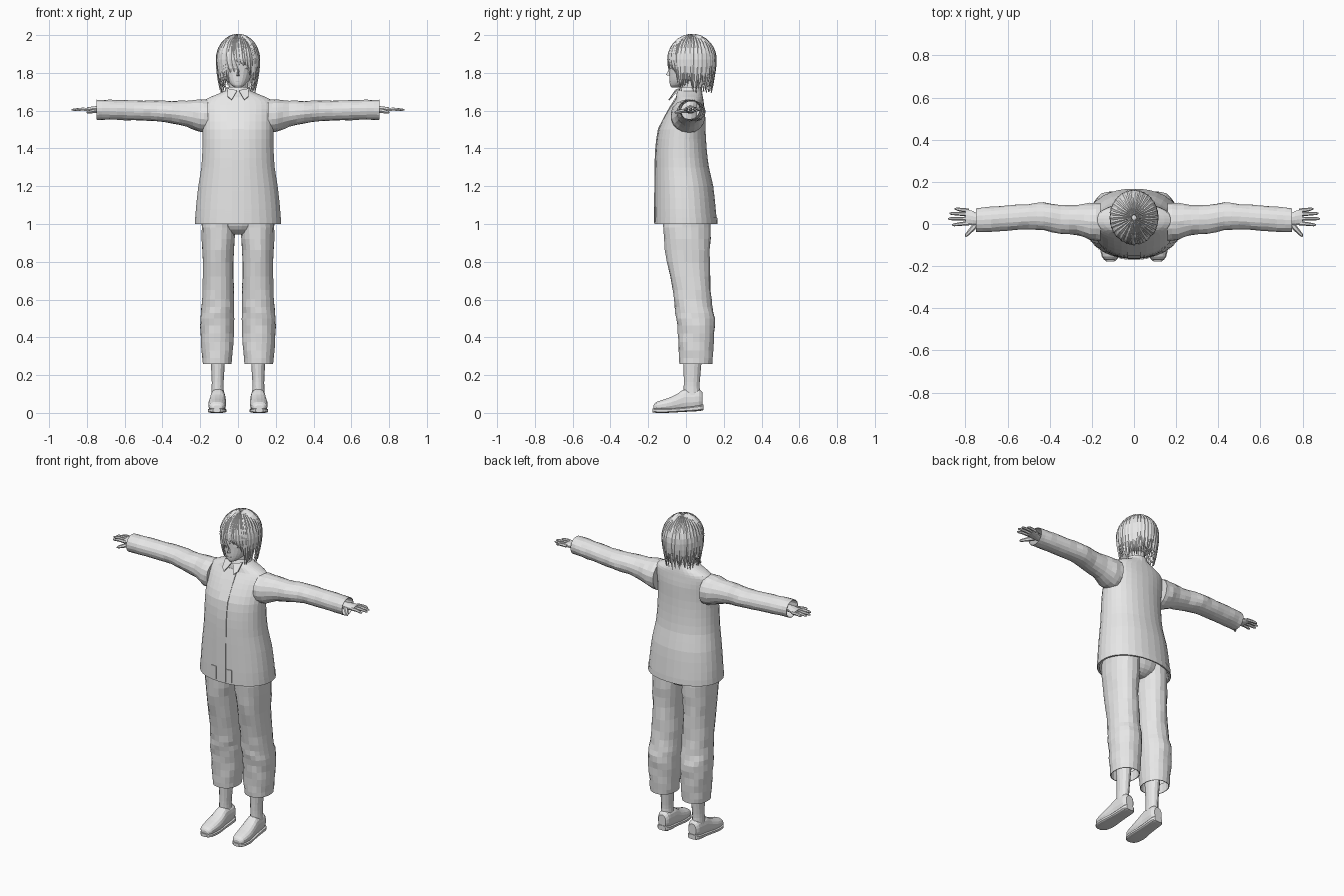
import bpy, bmesh, math, random
from mathutils import Vector

if "Cube" in bpy.data.objects:
    bpy.data.objects.remove(bpy.data.objects["Cube"])

random.seed(4)


def material(name, rgb):
    m = bpy.data.materials.new(name)
    m.diffuse_color = (*rgb, 1)
    m.use_nodes = True
    m.node_tree.nodes["Principled BSDF"].inputs["Base Color"].default_value = m.diffuse_color
    return m


GREY = material("plain grey", (0.8, 0.8, 0.8))


def finish(name, bm, mirror=False, mat=GREY):
    bmesh.ops.recalc_face_normals(bm, faces=bm.faces)
    me = bpy.data.meshes.new(name)
    bm.to_mesh(me)
    bm.free()
    me.materials.append(mat)
    ob = bpy.data.objects.new(name, me)
    bpy.context.collection.objects.link(ob)
    if mirror:
        ob.modifiers.new("Mirror", "MIRROR").use_mirror_merge = False
    return ob


def add_loops(bm, loops, cap0=True, cap1=True):
    vs = [[bm.verts.new(p) for p in lp] for lp in loops]
    n = len(vs[0])
    for a, b in zip(vs, vs[1:]):
        for i in range(n):
            j = (i + 1) % n
            bm.faces.new((a[i], a[j], b[j], b[i]))
    if cap0:
        bm.faces.new(vs[0][::-1])
    if cap1:
        bm.faces.new(vs[-1])


def dense(rows, k):
    """Catmull-Rom subdivision of section rows."""
    out = []
    for i in range(len(rows) - 1):
        p = [rows[max(i - 1, 0)], rows[i], rows[i + 1], rows[min(i + 2, len(rows) - 1)]]
        for s in range(k):
            t = s / k
            out.append([b + 0.5 * t * (c - a + t * (2 * a - 5 * b + 4 * c - d + t * (3 * (b - c) + d - a)))
                        for a, b, c, d in zip(*p)])
    return out + [list(rows[-1])]


def loft(name, rows, axis="z", n=20, k=3, power=2.0, folds=0.0, lip=0.0,
         caps=(True, True), mirror=False):
    """Rows are (position, centre1, centre2, radius1, radius2) along an axis."""
    rows = dense(rows, k)
    if lip:
        t, a, b, r, s = rows[0]
        rows = [[t + lip, a, b, r * .93, s * .93], [t, a, b, r * .95, s * .95]] + rows
    loops = []
    for q, (t, a, b, r, s) in enumerate(rows):
        lp = []
        for i in range(n):
            w = 2 * math.pi * (i + .5) / n
            c, d = math.cos(w), math.sin(w)
            f = 1 + (folds * (math.sin(3 * w + q * 2.1) * .6 + random.uniform(-.6, .6)) if q > 2 else 0)
            u = a + f * r * math.copysign(abs(c) ** (2 / power), c)
            v = b + f * s * math.copysign(abs(d) ** (2 / power), d)
            lp.append({"z": (u, v, t), "x": (t, u, v), "y": (u, t, v)}[axis])
        loops.append(lp)
    bm = bmesh.new()
    add_loops(bm, loops, *caps)
    return finish(name, bm, mirror)


def tube(bm, pts, radii, n=6, flat=1.0):
    pts = [Vector(p) for p in pts]
    loops = []
    for i, (p, r) in enumerate(zip(pts, radii)):
        d = (pts[min(i + 1, len(pts) - 1)] - pts[max(i - 1, 0)]).normalized()
        u = d.cross(Vector((0, 0, 1))).normalized()
        v = u.cross(d)
        loops.append([p + u * r * math.cos(2 * math.pi * j / n) + v * r * flat * math.sin(2 * math.pi * j / n)
                      for j in range(n)])
    add_loops(bm, loops)


# Jacket body with an open hem
TORSO = [(1.00, 0, 0, .228, .166), (1.08, 0, -.004, .224, .162), (1.2, 0, -.010, .211, .155),
         (1.3, 0, -.021, .195, .143), (1.4, 0, -.025, .189, .135), (1.5, 0, -.021, .188, .125),
         (1.58, 0, -.003, .189, .105), (1.63, 0, .010, .190, .086), (1.66, 0, .018, .172, .074),
         (1.685, 0, .018, .115, .069), (1.705, 0, .018, .07, .064)]
loft("jacket_body", TORSO, n=32, k=2, power=2.15, lip=.08, caps=(False, False))
loft("jacket_hem_band", [(1.0, 0, 0, .230, .168), (1.035, 0, -.001, .229, .167)],
     n=32, k=1, power=2.15, caps=(False, False))


def front_y(x, z):
    rows = dense(TORSO, 8)
    t, a, b, r, s = min(rows, key=lambda q: abs(q[0] - z))
    return b - s * max(0, 1 - abs(x / r) ** 2.15) ** (1 / 2.15)


def front_panel(name, x0, x1, z0, z1, mirror=False):
    bm = bmesh.new()
    loops = []
    for i in range(13):
        z = z0 + (z1 - z0) * i / 12
        loops.append([(x, front_y(x, z) - o, z) for x, o in ((x0, -.004), (x0, .004), (x1, .004), (x1, -.004))])
    add_loops(bm, loops)
    finish(name, bm, mirror)


# Button strip and stepped lower front panels
front_panel("button_placket", -.032, .032, 1.005, 1.67)
front_panel("lower_front_panel", .034, .07, 1.01, 1.09, True)

# Sleeves, open at the cuffs
loft("sleeve", [(.75, .018, 1.605, .057, .053), (.68, .022, 1.605, .060, .052), (.6, .028, 1.603, .060, .053),
                (.5, .035, 1.600, .061, .053), (.43, .036, 1.598, .066, .055), (.35, .022, 1.592, .069, .059),
                (.27, .020, 1.584, .072, .069), (.21, .012, 1.574, .088, .085), (.16, .010, 1.57, .09, .088)],
     axis="x", n=18, k=2, power=2.1, folds=.035, lip=-.06, caps=(False, True), mirror=True)

# Collar band and pointed flaps
loft("collar_band", [(1.69, 0, .018, .076, .070), (1.725, 0, .022, .062, .058), (1.70, 0, .02, .054, .05)],
     n=20, k=1, caps=(False, False))
bm = bmesh.new()
flap = [(.004, -.052, 1.705), (.058, -.035, 1.715), (.054, -.072, 1.672), (.034, -.086, 1.655)]
add_loops(bm, [flap, [(x, y - .007, z + .003) for x, y, z in flap]])
finish("collar_flap", bm, True)

# Hands: wrist, palm, fingers and thumb
loft("palm", [(.66, .022, 1.605, .026, .022), (.735, .022, 1.606, .026, .020), (.765, .028, 1.606, .035, .017),
              (.80, .034, 1.606, .038, .012)], axis="x", n=12, k=2, mirror=True)
bm = bmesh.new()
for y, tip, dy in ((.004, .865, -.008), (.025, .882, 0), (.046, .876, .004), (.064, .852, .008)):
    tube(bm, [(.785, y, 1.606), (.825, y + dy * .5, 1.608), (tip - .01, y + dy, 1.605), (tip, y + dy, 1.604)],
         [.010, .009, .007, .003])
tube(bm, [(.745, .005, 1.60), (.77, -.025, 1.597), (.795, -.052, 1.592), (.801, -.06, 1.59)],
     [.014, .012, .008, .003])
finish("fingers", bm, True)

# Trousers: open legs joined by a seat
loft("trouser_leg", [(.26, .110, .052, .077, .088), (.33, .110, .053, .083, .092), (.42, .110, .054, .089, .096),
                     (.5, .110, .050, .090, .103), (.56, .107, .040, .086, .100), (.65, .105, .030, .084, .101),
                     (.8, .105, .012, .081, .113), (.92, .104, .006, .088, .124), (1.03, .1, .003, .092, .128)],
     n=20, k=2, power=2.2, folds=.028, lip=.06, caps=(False, True), mirror=True)
loft("trouser_seat", [(.945, 0, .005, .07, .07), (.97, 0, .005, .13, .105), (1.02, 0, .003, .182, .125),
                      (1.12, 0, 0, .18, .125)], n=24, k=2)

# Ankles
loft("ankle", [(.09, .108, .032, .036, .045), (.14, .108, .030, .032, .042), (.2, .107, .032, .034, .044),
               (.36, .107, .036, .044, .054)], n=14, k=2, mirror=True)

# Shoes with soles
loft("shoe_upper", [(-.172, .112, .026, .020, .014), (-.155, .112, .034, .039, .025), (-.10, .111, .042, .047, .035),
                    (-.05, .108, .054, .045, .045), (-.01, .107, .068, .041, .058), (.03, .106, .070, .040, .056),
                    (.07, .105, .073, .038, .052), (.088, .105, .070, .026, .038)],
     axis="y", n=16, k=2, power=2.4, mirror=True)
loft("shoe_sole", [(-.177, .112, .013, .020, .010), (-.155, .112, .012, .042, .012), (-.10, .111, .012, .050, .012),
                   (-.03, .108, .016, .043, .012), (.03, .106, .021, .041, .014), (.075, .105, .026, .039, .016),
                   (.092, .105, .029, .026, .015)],
     axis="y", n=12, k=2, power=4, mirror=True)

# Neck and head
loft("neck", [(1.64, 0, .022, .055, .05), (1.70, 0, .024, .047, .045), (1.78, 0, .024, .047, .048)], n=16, k=2)
loft("head", [(1.722, 0, -.058, .014, .018), (1.735, 0, -.045, .036, .040), (1.765, 0, -.016, .062, .072),
              (1.81, 0, .008, .080, .096), (1.86, 0, .018, .088, .106), (1.92, 0, .024, .088, .104),
              (1.965, 0, .03, .062, .075), (1.98, 0, .03, .03, .035)], n=24, k=3)
bm = bmesh.new()
tip, ring = bm.verts.new((0, -.107, 1.789)), [(-.012, -.078, 1.782), (.012, -.078, 1.782), (0, -.084, 1.83)]
ring = [bm.verts.new(p) for p in ring]
for i in range(3):
    bm.faces.new((ring[i], ring[(i + 1) % 3], tip))
finish("nose", bm)

# Eyes and mouth as thin plates


def face_plate(name, outline, mirror):
    bm = bmesh.new()
    add_loops(bm, [outline, [(x, y - .004, z) for x, y, z in outline]])
    finish(name, bm, mirror)


face_plate("eye", [(.024, -.083, 1.827), (.040, -.080, 1.823), (.056, -.069, 1.830),
                   (.050, -.073, 1.841), (.032, -.082, 1.841)], True)
face_plate("mouth", [(-.014, -.084, 1.757), (.014, -.084, 1.757), (.011, -.083, 1.753), (-.011, -.083, 1.753)], False)

# Hair cap, cut away over the face
HC, RX, RY, RZ = Vector((0, .031, 1.87)), .109, .123, .126
bm = bmesh.new()
bmesh.ops.create_uvsphere(bm, u_segments=28, v_segments=16, radius=.96)
for v in bm.verts:
    v.co = HC + Vector((v.co.x * RX, v.co.y * RY, v.co.z * RZ))
gone = [f for f in bm.faces if (f.calc_center_median().y < -.005 and f.calc_center_median().z < 1.87)
        or f.calc_center_median().z < 1.76]
bmesh.ops.delete(bm, geom=gone, context="FACES")
finish("hair_cap", bm)


def lock(bm, a, tip_z, width, sweep=0.0, lift=1.0):
    """One tapered hair lock from the crown, over the cap, to a pointed tip."""
    loops = []
    steps = 10
    for i in range(steps + 1):
        t = i / steps
        z = 0
        if t <= .6:
            phi = math.radians(6 + 84 * t / .6)
            rad, z = math.sin(phi), HC.z + RZ * lift * math.cos(phi)
        else:
            s = (t - .6) / .4
            rad, z = 1 - .17 * s * s, HC.z + (tip_z - HC.z) * s
        ang = a + sweep * t * t
        out = Vector((math.sin(ang), -math.cos(ang), 0))
        side = Vector((math.cos(ang), math.sin(ang), 0))
        p = HC + Vector((out.x * RX * rad * lift, out.y * RY * rad * lift, z - HC.z))
        w = width * min(1, .25 + 1.6 * t) * (1 if t < .65 else max(.06, (1 - t) / .35))
        nrm = (out * rad + Vector((0, 0, max(0, 1 - rad)))).normalized() * .0075 * (1 - .6 * t)
        loops.append([p + side * w, p + nrm, p - side * w, p - nrm])
    add_loops(bm, loops)


# Back and side locks in two layers
bm = bmesh.new()
for layer, count in ((1.0, 32), (1.035, 26)):
    for i in range(count):
        a = math.radians(48 + 264 * (i + .5 * (layer > 1)) / (count - .5))
        lock(bm, a, random.uniform(1.69, 1.735) + (.015 if layer > 1 else 0), random.uniform(.014, .019),
             random.uniform(-.1, .1), layer)
finish("hair_back_and_sides", bm)

# Fringe, swept to one side
bm = bmesh.new()
for i in range(15):
    d = -50 + 100 * i / 14
    tip_z = 1.845 - .0017 * abs(d - 5) + random.uniform(-.022, .012)
    lock(bm, math.radians(d), tip_z, .015, random.uniform(.08, .3), random.choice((1.0, 1.025)))
lock(bm, math.radians(-20), 1.775, .014, .55, 1.03)
for s in (-1, 1):
    lock(bm, s * math.radians(58), 1.735, .016, -s * .12, 1.01)
finish("hair_fringe", bm)
